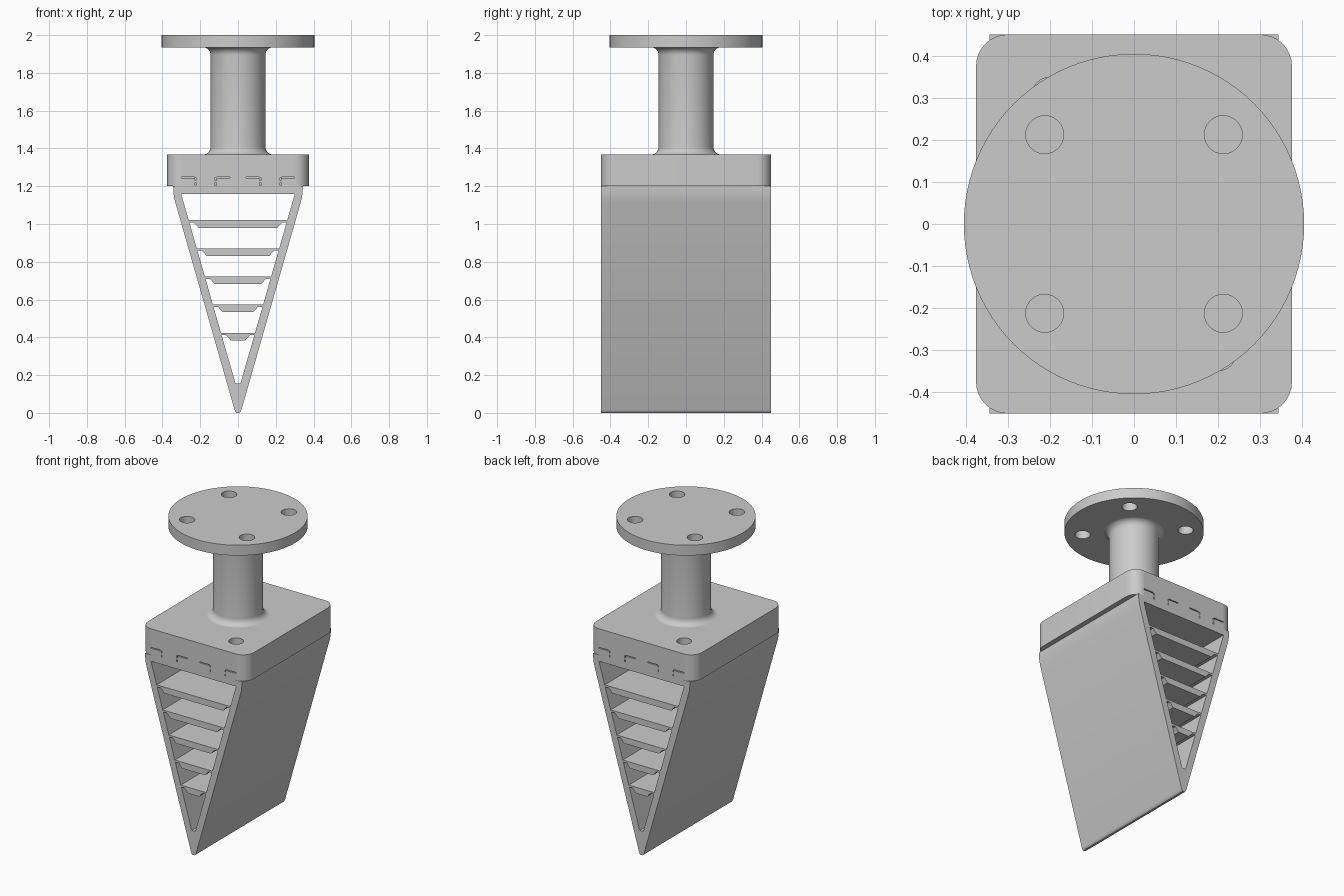
import bpy, bmesh, math
from mathutils import Matrix

if "Cube" in bpy.data.objects:
    bpy.data.objects.remove(bpy.data.objects["Cube"], do_unlink=True)

grey = bpy.data.materials.new("plain_grey")
grey.use_nodes = True
COLOUR = (0.6, 0.6, 0.6, 1)
grey.diffuse_color = COLOUR
grey.node_tree.nodes["Principled BSDF"].inputs["Base Color"].default_value = COLOUR


def finish(bm, name):
    bmesh.ops.recalc_face_normals(bm, faces=bm.faces[:])
    mesh = bpy.data.meshes.new(name)
    bm.to_mesh(mesh)
    bm.free()
    mesh.materials.append(grey)
    obj = bpy.data.objects.new(name, mesh)
    bpy.context.collection.objects.link(obj)
    return obj


def activate(obj):
    bpy.ops.object.select_all(action='DESELECT')
    obj.select_set(True)
    bpy.context.view_layer.objects.active = obj


def smooth(obj):
    activate(obj)
    bpy.ops.object.shade_smooth_by_angle(angle=math.radians(35))


def prism(name, half_profile, y0=-0.45, y1=0.45):
    """Mirror a right-hand (x, z) outline and extrude it along y."""
    outline = half_profile + [(-x, z) for x, z in reversed(half_profile) if x > 0]
    bm = bmesh.new()
    face = bm.faces.new([bm.verts.new((x, y0, z)) for x, z in outline])
    new = bmesh.ops.extrude_face_region(bm, geom=[face])["geom"]
    bmesh.ops.translate(bm, vec=(0, y1 - y0, 0),
                        verts=[v for v in new if isinstance(v, bmesh.types.BMVert)])
    return finish(bm, name)


def cylinder(name, radius, z0, z1, x=0, y=0, segments=32):
    bm = bmesh.new()
    bmesh.ops.create_cone(bm, cap_ends=True, segments=segments, radius1=radius, radius2=radius,
                          depth=z1 - z0, matrix=Matrix.Translation((x, y, (z0 + z1) / 2)))
    return finish(bm, name)


def box(name, centre, size):
    bm = bmesh.new()
    bmesh.ops.create_cube(bm, size=1, matrix=Matrix.Translation(centre) @ Matrix.Diagonal((*size, 1)))
    return finish(bm, name)


def cut(target, cutter):
    mod = target.modifiers.new("cut", 'BOOLEAN')
    mod.operation = 'DIFFERENCE'
    mod.solver = 'EXACT'
    mod.object = cutter
    activate(target)
    bpy.ops.object.modifier_apply(modifier=mod.name)
    bpy.data.objects.remove(cutter, do_unlink=True)


# Wedge frame with a tapering opening through it
frame = prism("wedge_frame", [(0.006, 0), (0.013, 0.005), (0.018, 0.016), (0.332, 1.115),
                              (0.339, 1.145), (0.342, 1.17), (0.343, 1.2)])
cut(frame, prism("opening_cutter", [(0.012, 0.155), (0.016, 0.165), (0.301, 1.16)], -0.5, 0.5))
smooth(frame)

# Shelves: a thin plate with a tapered rib beneath
for i in range(5):
    top = 1.02 - i * 0.149
    half = 0.018 + 0.285 * (top - 0.16)
    prism(f"shelf_{i + 1}", [(half - 0.055, top - 0.04), (half - 0.03, top - 0.012),
                             (half - 0.002, top - 0.012), (half, top)])

# Cap block with rounded upright corners
block = box("cap_block", (0, 0, 1.284), (0.75, 0.9, 0.168))
bm = bmesh.new()
bm.from_mesh(block.data)
upright = [e for e in bm.edges if abs(e.verts[0].co.z - e.verts[1].co.z) > 0.1]
bmesh.ops.bevel(bm, geom=upright, offset=0.075, segments=8, profile=0.5, affect='EDGES')
bm.to_mesh(block.data)
bm.free()

# Blind holes in the block and angled slits on its front and back
for side in (-1, 1):
    cut(block, cylinder("hole_cutter", 0.043, 1.27, 1.4, -0.2 * side, 0.305 * side))
    for x, out in ((-0.225, -1), (-0.118, 1), (0.118, -1), (0.225, 1)):
        y = side * 0.45
        cut(block, box("slit_cutter", (x + out * 0.04, y, 1.246), (0.07, 0.03, 0.006)))
        for z in (1.238, 1.212):
            cut(block, box("dash_cutter", (x, y, z), (0.006, 0.03, 0.014)))
smooth(block)

# Round column with filleted ends
RADIUS, FILLET, LOW, HIGH = 0.145, 0.042, 1.367, 1.936
arc = [math.radians(a) for a in range(0, 91, 15)]
lower = [(RADIUS + FILLET * (1 - math.sin(a)), LOW + FILLET * (1 - math.cos(a))) for a in arc]
upper = [(r, LOW + HIGH - z) for r, z in reversed(lower)]
bm = bmesh.new()
verts = [bm.verts.new((r, 0, z)) for r, z in lower + upper]
edges = [bm.edges.new(pair) for pair in zip(verts, verts[1:])]
bmesh.ops.spin(bm, geom=verts + edges, axis=(0, 0, 1), cent=(0, 0, 0),
               angle=math.tau, steps=48)
bmesh.ops.remove_doubles(bm, verts=bm.verts[:], dist=0.0001)
smooth(finish(bm, "column"))

# Round mounting flange with four bolt holes
flange = cylinder("mounting_flange", 0.404, 1.934, 2, segments=96)
for x in (-0.212, 0.212):
    for y in (-0.212, 0.212):
        cut(flange, cylinder("bolt_hole_cutter", 0.045, 1.9, 2.1, x, y))
smooth(flange)
